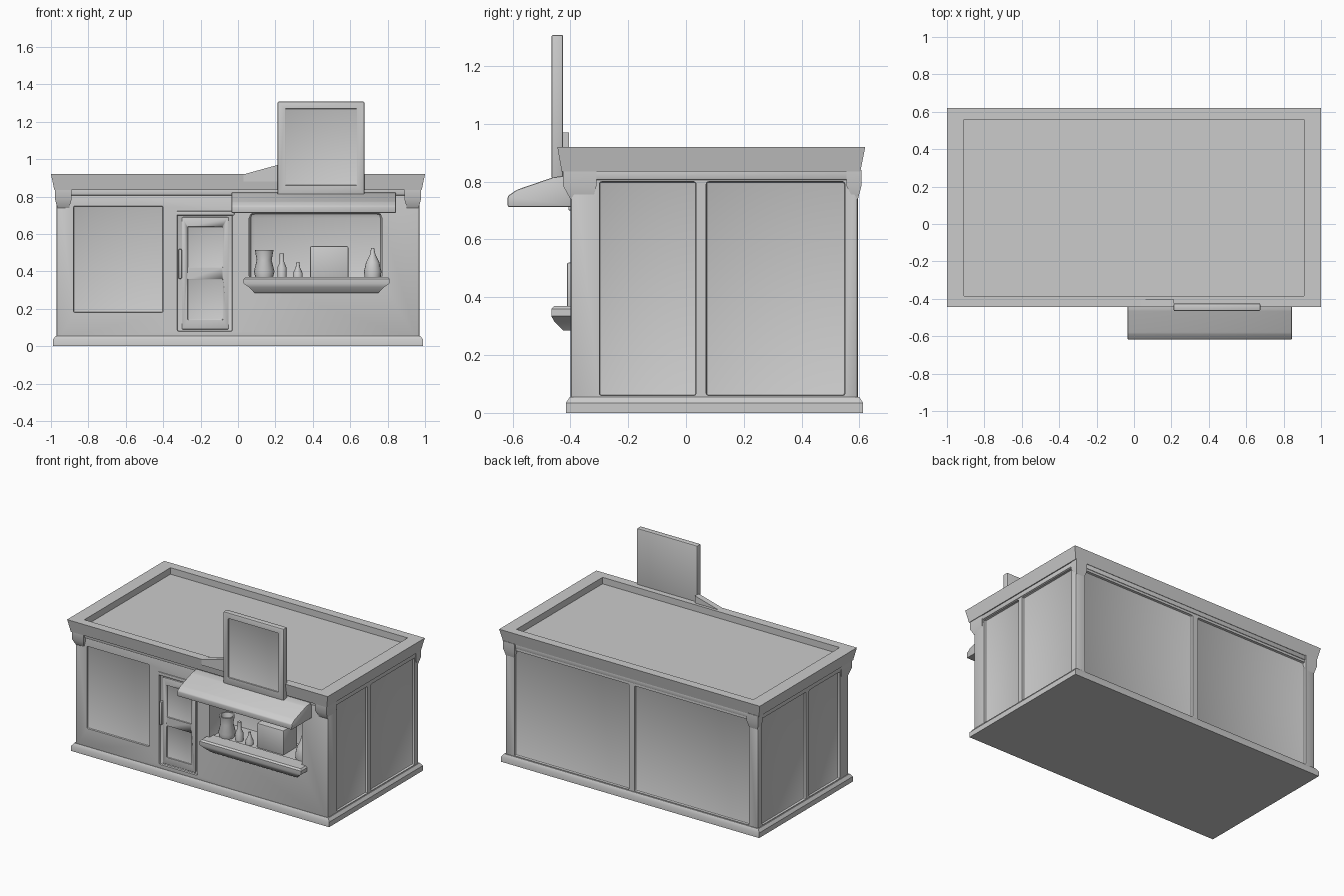
import bpy, bmesh, math

if "Cube" in bpy.data.objects:
    bpy.data.objects.remove(bpy.data.objects["Cube"])


def finish(name, bm, bevel=0.0, segs=2):
    """Turn a bmesh into a smooth-by-angle object, optionally with bevelled edges."""
    bmesh.ops.recalc_face_normals(bm, faces=bm.faces)
    if bevel:
        bmesh.ops.bevel(bm, geom=bm.edges[:], offset=bevel, segments=segs,
                        profile=0.5, affect='EDGES', clamp_overlap=True)
    me = bpy.data.meshes.new(name)
    bm.to_mesh(me)
    bm.free()
    ob = bpy.data.objects.new(name, me)
    bpy.context.collection.objects.link(ob)
    smooth(ob)
    return ob


def smooth(ob):
    bpy.ops.object.select_all(action='DESELECT')
    ob.select_set(True)
    bpy.context.view_layer.objects.active = ob
    bpy.ops.object.shade_smooth_by_angle(angle=math.radians(35))


def loft(name, rects, bevel=0.0):
    """Stack of rectangles (x0, x1, y0, y1, z) skinned into a closed solid."""
    bm = bmesh.new()
    rings = [[bm.verts.new(p) for p in ((a, c, z), (b, c, z), (b, d, z), (a, d, z))]
             for a, b, c, d, z in rects]
    for lo, hi in zip(rings, rings[1:]):
        for i in range(4):
            j = (i + 1) % 4
            bm.faces.new((lo[i], lo[j], hi[j], hi[i]))
    bm.faces.new(rings[0])
    bm.faces.new(rings[-1])
    return finish(name, bm, bevel)


def box(name, x0, x1, y0, y1, z0, z1, bevel=0.0):
    return loft(name, [(x0, x1, y0, y1, z0), (x0, x1, y0, y1, z1)], bevel)


def prism(name, pts, axis, lo, hi, bevel=0.0):
    """Extrude a profile: (y, z) points along x, or (x, z) points along y."""
    bm = bmesh.new()
    put = (lambda p, t: (t, p[0], p[1])) if axis == 'x' else (lambda p, t: (p[0], t, p[1]))
    a = [bm.verts.new(put(p, lo)) for p in pts]
    b = [bm.verts.new(put(p, hi)) for p in pts]
    bm.faces.new(a)
    bm.faces.new(b)
    for i in range(len(pts)):
        j = (i + 1) % len(pts)
        bm.faces.new((a[i], a[j], b[j], b[i]))
    return finish(name, bm, bevel)


def lathe(name, x, y, z, profile, n=16):
    """Turned object from (radius, height) points."""
    bm = bmesh.new()
    rings = [[bm.verts.new((x + r * math.cos(k * math.tau / n),
                            y + r * math.sin(k * math.tau / n), z + h))
              for k in range(n)] for r, h in profile]
    for lo, hi in zip(rings, rings[1:]):
        for k in range(n):
            m = (k + 1) % n
            bm.faces.new((lo[k], lo[m], hi[m], hi[k]))
    bm.faces.new(rings[0])
    bm.faces.new(rings[-1])
    return finish(name, bm)


def carve(target, *dims, bevel=0.008):
    """Cut a soft-edged box out of the target."""
    cutter = box("cutter", *dims, bevel=bevel)
    cutter.hide_render = True
    mod = target.modifiers.new("cut", 'BOOLEAN')
    mod.operation = 'DIFFERENCE'
    mod.solver = 'EXACT'
    mod.object = cutter
    bpy.ops.object.select_all(action='DESELECT')
    bpy.context.view_layer.objects.active = target
    target.select_set(True)
    bpy.ops.object.modifier_apply(modifier=mod.name)
    bpy.data.objects.remove(cutter)


# Main walls with recessed panels
walls = box("walls", -0.97, 0.97, -0.40, 0.595, 0.02, 0.86, bevel=0.012)
for s in (-1, 1):
    xa, xb = sorted((s * 0.953, s * 1.1))
    carve(walls, xa, xb, -0.30, 0.035, 0.06, 0.80)
    carve(walls, xa, xb, 0.07, 0.55, 0.06, 0.80)
    xa, xb = sorted((s * 0.02, s * 0.90))
    carve(walls, xa, xb, 0.578, 0.75, 0.06, 0.79)
carve(walls, -0.88, -0.40, -0.55, -0.388, 0.18, 0.75)
# Serving window niche
carve(walls, 0.06, 0.77, -0.60, -0.15, 0.345, 0.715, bevel=0.03)
# Door recess
carve(walls, -0.325, -0.03, -0.55, -0.386, 0.08, 0.715)
smooth(walls)

# Door leaf, trim and handle
door = box("door_leaf", -0.30, -0.05, -0.396, -0.37, 0.09, 0.69, bevel=0.006)
carve(door, -0.27, -0.08, -0.5, -0.388, 0.42, 0.64, bevel=0.005)
carve(door, -0.27, -0.08, -0.5, -0.388, 0.14, 0.36, bevel=0.005)
box("door_head_trim", -0.33, -0.02, -0.407, -0.38, 0.70, 0.722, bevel=0.004)
box("door_handle", -0.318, -0.300, -0.412, -0.38, 0.36, 0.52, bevel=0.006)

# Plinth, upper trim and cornice with sunken roof
loft("plinth", [(-0.99, 0.99, -0.415, 0.612, 0.0), (-0.99, 0.99, -0.415, 0.612, 0.035),
                (-0.975, 0.975, -0.402, 0.60, 0.055)])
box("upper_trim", -0.975, 0.975, -0.41, 0.60, 0.805, 0.85, bevel=0.008)
loft("cornice_and_roof", [(-0.982, 0.982, -0.43, 0.603, 0.835),
                          (-1.0, 1.0, -0.445, 0.62, 0.92),
                          (-0.91, 0.91, -0.385, 0.56, 0.92),
                          (-0.91, 0.91, -0.385, 0.56, 0.875)])

# Corner post capitals
for s in (-1, 1):
    for y0, y1 in ((-0.425, -0.31), (0.555, 0.607)):
        xa, xb = sorted((s * 0.89, s * 0.978))
        loft("post_capital", [(xa + 0.012, xb - 0.012, y0 + 0.025, y1 - 0.012, 0.74),
                              (xa, xb, y0, y1, 0.785), (xa, xb, y0, y1, 0.84)])

# Roof sign with recessed face and side brace
sign = box("roof_sign", 0.212, 0.675, -0.465, -0.425, 0.81, 1.308, bevel=0.006)
carve(sign, 0.25, 0.637, -0.6, -0.457, 0.86, 1.27, bevel=0.005)
smooth(sign)
prism("sign_brace", [(0.03, 0.88), (0.03, 0.919), (0.215, 0.97), (0.215, 0.88)],
      'y', -0.445, -0.405)

# Awning over the window
prism("awning", [(-0.617, 0.712), (-0.617, 0.75), (-0.585, 0.772), (-0.46, 0.815),
                 (-0.39, 0.825), (-0.39, 0.712)], 'x', -0.035, 0.845, bevel=0.006)

# Counter shelf
loft("counter_shelf", [(0.09, 0.75, -0.425, -0.36, 0.285), (0.06, 0.78, -0.455, -0.36, 0.315),
                       (0.03, 0.81, -0.466, -0.36, 0.335), (0.03, 0.81, -0.466, -0.36, 0.36),
                       (0.04, 0.80, -0.455, -0.36, 0.37)])
box("counter_top", 0.06, 0.77, -0.42, -0.14, 0.33, 0.366)

# Goods on the counter
lathe("jug", 0.14, -0.32, 0.36, [(0.045, 0), (0.055, 0.04), (0.04, 0.10),
                                 (0.05, 0.155), (0.04, 0.155), (0.03, 0.11)])
lathe("slim_bottle", 0.235, -0.32, 0.36, [(0.025, 0), (0.025, 0.06), (0.012, 0.09),
                                          (0.012, 0.135)])
lathe("small_cone", 0.32, -0.33, 0.36, [(0.026, 0), (0.026, 0.03), (0.012, 0.06),
                                        (0.008, 0.09)])
box("till_box", 0.385, 0.59, -0.345, -0.19, 0.36, 0.535, bevel=0.008)
lathe("round_bottle", 0.72, -0.32, 0.36, [(0.042, 0), (0.047, 0.04), (0.035, 0.09),
                                          (0.015, 0.13), (0.008, 0.165)])
